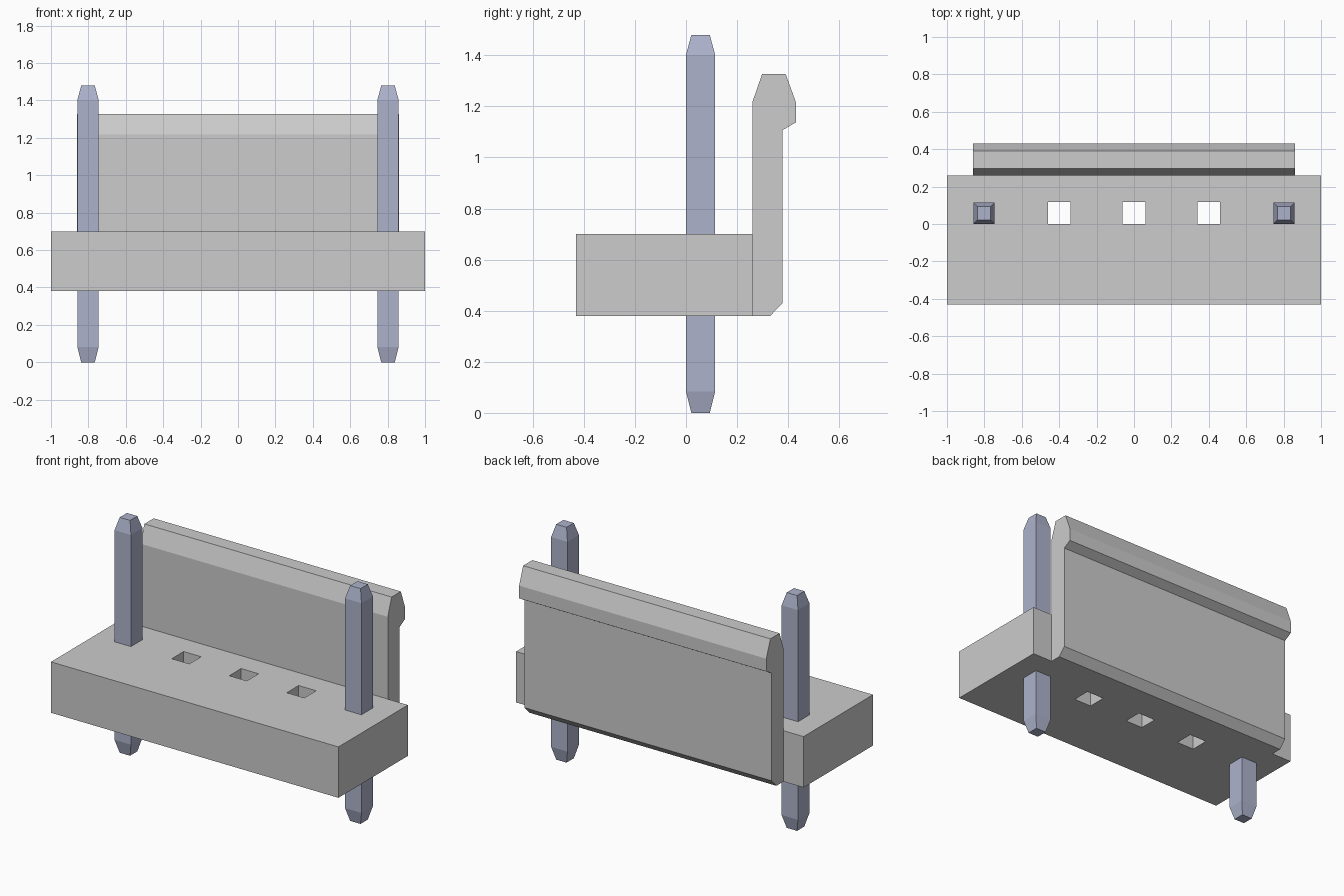
import bpy, bmesh

cube = bpy.data.objects.get("Cube")
if cube:
    bpy.data.objects.remove(cube, do_unlink=True)


def material(name, rgb):
    m = bpy.data.materials.new(name)
    m.use_nodes = True
    m.diffuse_color = (*rgb, 1)
    m.node_tree.nodes["Principled BSDF"].inputs["Base Color"].default_value = (*rgb, 1)
    return m


def finish(name, bm, mat):
    bmesh.ops.recalc_face_normals(bm, faces=bm.faces)
    mesh = bpy.data.meshes.new(name)
    bm.to_mesh(mesh)
    bm.free()
    mesh.materials.append(mat)
    obj = bpy.data.objects.new(name, mesh)
    bpy.context.collection.objects.link(obj)
    return obj


def extrude(bm, vec):
    """Turn the flat faces in bm into a closed solid."""
    out = bmesh.ops.extrude_face_region(bm, geom=bm.faces[:], use_keep_orig=True)
    verts = [g for g in out["geom"] if isinstance(g, bmesh.types.BMVert)]
    bmesh.ops.translate(bm, vec=vec, verts=verts)


grey = material("grey plastic", (0.604, 0.604, 0.604))
steel = material("blue grey metal", (0.42, 0.45, 0.604))

# Base block: a grid of cells with the three square pin holes left open
BOTTOM, TOP = 0.38, 0.70
xs = [-1.0]
for cx in (-0.4, 0.0, 0.4):
    xs += [cx - 0.061, cx + 0.061]
xs.append(1.0)
ys = [-0.43, 0.0, 0.118, 0.26]
bm = bmesh.new()
grid = [[bm.verts.new((x, y, BOTTOM)) for y in ys] for x in xs]
for i in range(len(xs) - 1):
    for j in range(len(ys) - 1):
        if j == 1 and i % 2 == 1:
            continue
        bm.faces.new((grid[i][j], grid[i + 1][j], grid[i + 1][j + 1], grid[i][j + 1]))
extrude(bm, (0, 0, TOP - BOTTOM))
finish("base_block", bm, grey)

# Latch wall: side profile with a hooked, chamfered top, extruded along x
profile = [(0.26, 0.38), (0.33, 0.38), (0.378, 0.43), (0.378, 1.107), (0.43, 1.137),
           (0.43, 1.217), (0.39, 1.327), (0.298, 1.327), (0.26, 1.217)]
bm = bmesh.new()
bm.faces.new([bm.verts.new((-0.86, y, z)) for y, z in profile])
extrude(bm, (1.72, 0, 0))
finish("latch_wall", bm, grey)


# Square pins with tapered tips
def pin(name, x, y=0.057):
    bm = bmesh.new()
    previous = None
    for z, r in ((0, 0.036), (0.083, 0.057), (1.402, 0.057), (1.48, 0.036)):
        ring = [bm.verts.new((x + sx * r, y + sy * r, z))
                for sx, sy in ((-1, -1), (1, -1), (1, 1), (-1, 1))]
        if previous:
            for k in range(4):
                n = (k + 1) % 4
                bm.faces.new((previous[k], previous[n], ring[n], ring[k]))
        else:
            bm.faces.new(ring[::-1])
        previous = ring
    bm.faces.new(previous)
    finish(name, bm, steel)


pin("left_pin", 0.802)
pin("right_pin", -0.802)
